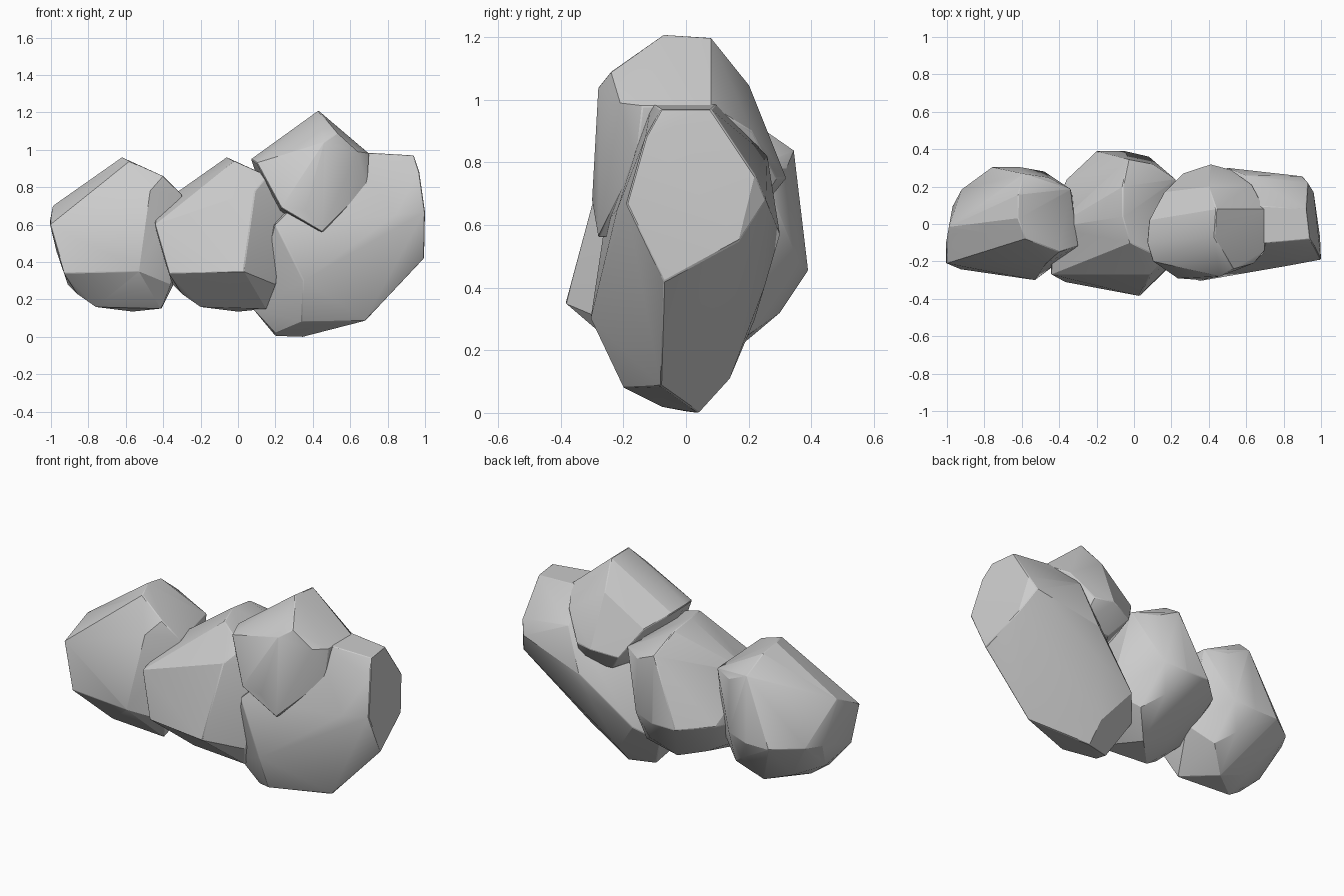
import bpy, bmesh, math

# corner points of the two smaller boulders (shared, squeezed in depth for the left one)
SMALL = [(-.06,.2,.94), (-.06,.04,.96), (-.02,-.1,.94),
         (.16,-.19,.86), (.09,-.27,.78), (.26,-.15,.76), (.22,.24,.79),
         (.2,-.22,.28), (.25,.1,.35), (-.37,-.31,.34), (.03,-.385,.35),
         (-.445,-.27,.6), (-.445,-.13,.62), (-.43,-.02,.7), (-.41,.12,.455), (-.36,.24,.46),
         (-.2,.39,.455), (-.05,.39,.455), (-.03,.345,.84), (.1,.32,.78), (.08,.36,.48),
         (.03,.3,.32), (.15,-.15,.15), (-.2,-.13,.16), (-.3,-.17,.23), (0,.08,.135),
         (-.35,-.03,.28), (-.19,.08,.21), (.12,.2,.25)]

# large boulder on the right
LARGE = [(1,-.19,.67), (.94,-.08,.97), (.92,.08,.97), (.93,.22,.76), (.96,.17,.55),
         (.995,-.07,.42), (.97,-.13,.88), (.6,-.11,.99), (.6,.1,.99),
         (.84,-.22,.65), (.35,-.305,.3), (.2,-.26,.6),
         (.34,-.2,.08), (.68,-.08,.085),
         (.2,0,.005), (.35,.04,0), (.2,-.08,.02),
         (.08,-.1,.15), (.1,.1,.2), (.15,0,.6),
         (.5,.3,.57), (.9,.255,.68), (.6,.26,.82), (.2,.22,.3), (.45,.25,.4), (.35,.14,.11)]

# boulder leaning on top of the large one
UPPER = [(.43,-.07,1.21), (.44,.08,1.2), (.53,-.24,1.09), (.46,-.28,1.04),
         (.36,-.3,.68), (.23,-.29,.69), (.1,-.2,.93), (.45,-.28,.56),
         (.7,-.14,.98), (.7,.08,.98), (.64,-.21,.99), (.57,-.23,.78), (.69,-.16,.8), (.63,.21,.9),
         (.07,-.1,.95), (.08,.02,.94), (.09,-.05,.89), (.22,0,.65), (.16,.17,.88), (.26,.27,.72),
         (.41,.32,.75), (.4,.2,1.05), (.52,.29,.75), (.35,.2,.61), (.55,.2,.6)]


def boulder(name, points, dx=0, sy=1):
    """Faceted rock: convex hull with slightly worn edges."""
    bm = bmesh.new()
    for x, y, z in points:
        bm.verts.new((x + dx, y * sy, z))
    hull = bmesh.ops.convex_hull(bm, input=bm.verts[:])
    loose = {g for g in hull["geom_interior"] + hull["geom_unused"]
             if isinstance(g, bmesh.types.BMVert)}
    bmesh.ops.delete(bm, geom=list(loose), context='VERTS')
    bmesh.ops.recalc_face_normals(bm, faces=bm.faces[:])
    mesh = bpy.data.meshes.new(name)
    bm.to_mesh(mesh)
    bm.free()
    ob = bpy.data.objects.new(name, mesh)
    bpy.context.collection.objects.link(ob)
    bevel = ob.modifiers.new("worn_edges", 'BEVEL')
    bevel.width = .004
    bevel.segments = 1
    bevel.limit_method = 'ANGLE'
    bevel.angle_limit = math.radians(40)
    bpy.ops.object.select_all(action='DESELECT')
    ob.select_set(True)
    bpy.context.view_layer.objects.active = ob
    bpy.ops.object.shade_smooth_by_angle(angle=math.radians(24))
    return ob


boulder("left_boulder", SMALL, dx=-.56, sy=.78)
boulder("middle_boulder", SMALL)
boulder("large_boulder", LARGE)
boulder("upper_boulder", UPPER)
